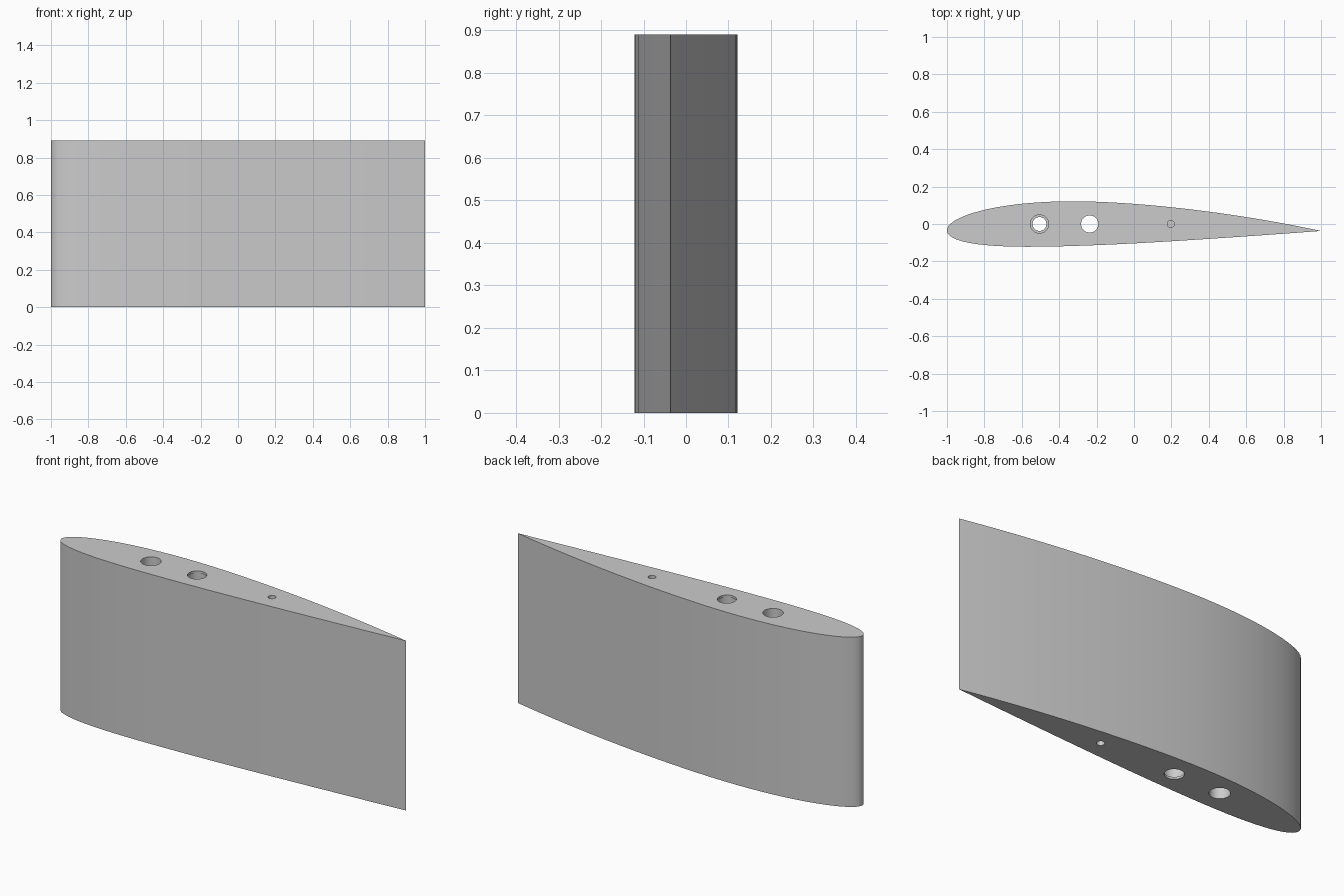
import bpy, bmesh, math

cube = bpy.data.objects.get("Cube")
if cube:
    bpy.data.objects.remove(cube, do_unlink=True)

HEIGHT = 0.89
CHORD = 2.0
CHORD_Y = -0.037
SEGMENTS = 40


def make_material(name, colour):
    mat = bpy.data.materials.new(name)
    mat.use_nodes = True
    mat.diffuse_color = colour
    mat.node_tree.nodes["Principled BSDF"].inputs["Base Color"].default_value = colour
    return mat


def surface_point(t, side, thick=0.12, camber=0.02, peak=0.4):
    """Point on a cambered aerofoil, side +1 upper or -1 lower."""
    half = 5 * thick * (0.2969 * math.sqrt(t) - 0.126 * t - 0.3516 * t**2
                        + 0.2843 * t**3 - 0.1036 * t**4)
    span = peak if t < peak else 1 - peak
    mean = camber / span**2 * (span**2 - (peak - t)**2)
    angle = math.atan(2 * camber / span**2 * (peak - t))
    x = t - side * half * math.sin(angle)
    y = mean + side * half * math.cos(angle)
    return (x - 0.5) * CHORD, y * CHORD + CHORD_Y


def new_object(name, bm):
    bmesh.ops.recalc_face_normals(bm, faces=bm.faces)
    mesh = bpy.data.meshes.new(name)
    bm.to_mesh(mesh)
    bm.free()
    obj = bpy.data.objects.new(name, mesh)
    bpy.context.collection.objects.link(obj)
    return obj


# Wing section: aerofoil outline, points crowded towards the nose
steps = [(1 - math.cos(math.pi * i / SEGMENTS)) / 2 for i in range(SEGMENTS + 1)]
outline = [surface_point(t, 1) for t in reversed(steps)]
outline += [surface_point(t, -1) for t in steps[1:-1]]
bm = bmesh.new()
base = bm.faces.new([bm.verts.new((x, y, 0)) for x, y in outline])
top = bmesh.ops.extrude_face_region(bm, geom=[base])["geom"]
bmesh.ops.translate(bm, vec=(0, 0, HEIGHT),
                    verts=[v for v in top if isinstance(v, bmesh.types.BMVert)])
wing = new_object("wing_section", bm)
wing.data.materials.append(make_material("light grey", (0.6, 0.6, 0.6, 1)))


def drill(x, profile, sides=32):
    """Cut a round hole from stacked (z, radius) rings."""
    bm = bmesh.new()
    rings = [[bm.verts.new((x + r * math.cos(math.tau * k / sides),
                            r * math.sin(math.tau * k / sides), z))
              for k in range(sides)] for z, r in profile]
    for low, high in zip(rings, rings[1:]):
        for k in range(sides):
            n = (k + 1) % sides
            bm.faces.new((low[k], low[n], high[n], high[k]))
    bm.faces.new(rings[0])
    bm.faces.new(rings[-1])
    cutter = new_object("hole_cutter", bm)
    cutter.hide_render = True
    mod = wing.modifiers.new("hole", "BOOLEAN")
    mod.operation = "DIFFERENCE"
    mod.solver = "EXACT"
    mod.object = cutter
    bpy.context.view_layer.objects.active = wing
    bpy.ops.object.modifier_apply(modifier=mod.name)
    bpy.data.objects.remove(cutter, do_unlink=True)


LOW, HIGH = -0.05, HEIGHT + 0.05
# Front bore, stepped narrower in the middle
drill(-0.505, [(LOW, 0.049), (0.3, 0.049), (0.3, 0.037),
               (HEIGHT - 0.3, 0.037), (HEIGHT - 0.3, 0.049), (HIGH, 0.049)])
# Middle bore, wider just inside each end
drill(-0.237, [(LOW, 0.046), (0.012, 0.046), (0.012, 0.052),
               (HEIGHT - 0.012, 0.052), (HEIGHT - 0.012, 0.046), (HIGH, 0.046)])
# Rear pin holes, blind from each end
drill(0.197, [(LOW, 0.019), (0.15, 0.019)])
drill(0.197, [(HEIGHT - 0.15, 0.019), (HIGH, 0.019)])

# Smooth skin with sharp rims
bpy.ops.object.select_all(action="DESELECT")
wing.select_set(True)
bpy.context.view_layer.objects.active = wing
bpy.ops.object.shade_smooth_by_angle(angle=math.radians(30))
